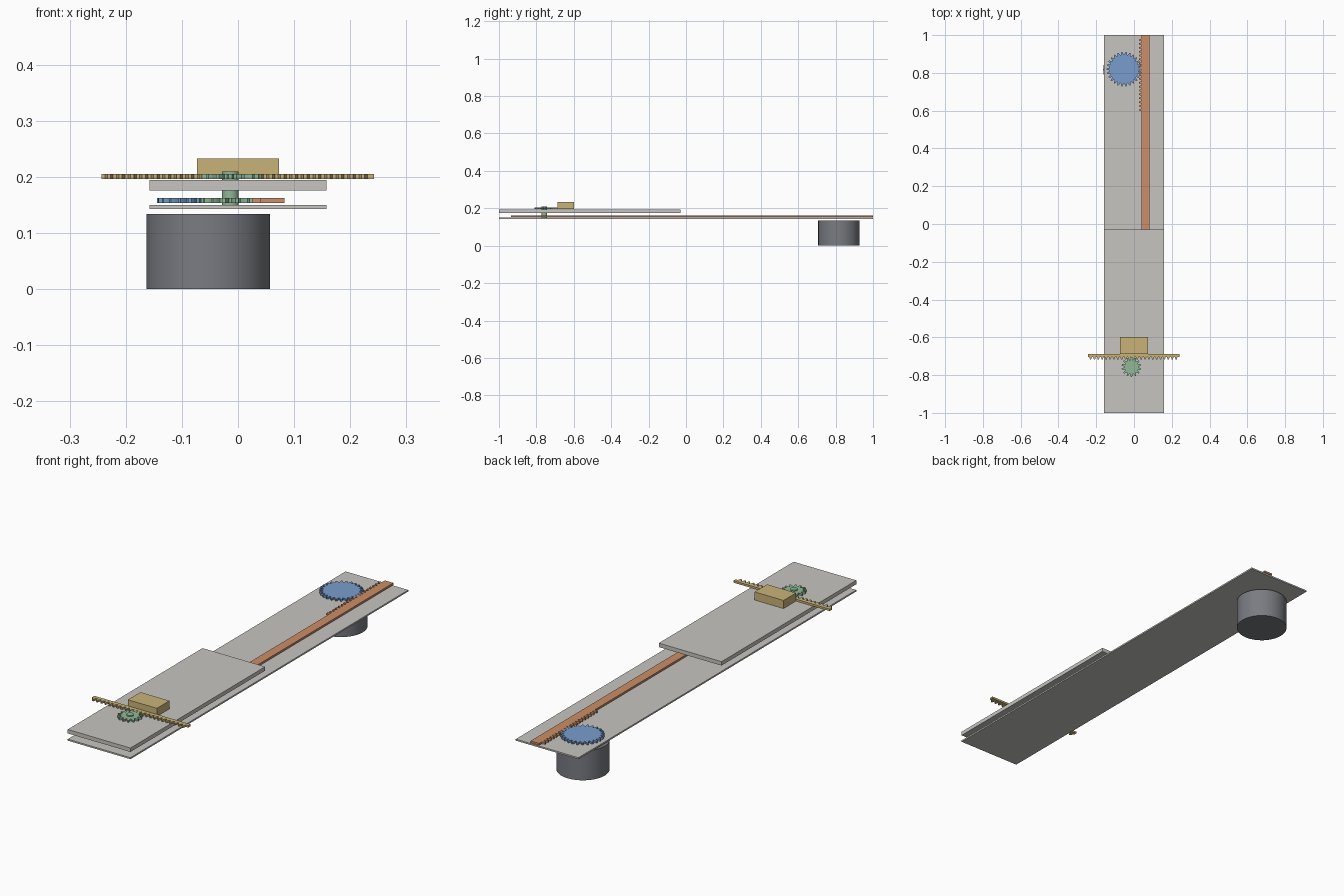
import bpy, bmesh, math

if "Cube" in bpy.data.objects:
    bpy.data.objects.remove(bpy.data.objects["Cube"])

M = 0.00655                 # gear module
PITCH = math.pi * M


def material(name, rgb):
    m = bpy.data.materials.new(name)
    m.diffuse_color = (*rgb, 1)
    m.use_nodes = True
    m.node_tree.nodes["Principled BSDF"].inputs["Base Color"].default_value = m.diffuse_color
    return m


GREY = material("plate grey", (0.57, 0.56, 0.53))
DARK = material("motor grey", (0.19, 0.20, 0.22))
BLUE = material("gear blue", (0.19, 0.34, 0.61))
GREEN = material("gear green", (0.28, 0.48, 0.31))
ORANGE = material("rack orange", (0.60, 0.27, 0.14))
SAND = material("slider sand", (0.58, 0.45, 0.19))


def extrude(name, pts, z0, z1, mat):
    """Solid prism from a flat outline."""
    bm = bmesh.new()
    face = bm.faces.new([bm.verts.new((x, y, z0)) for x, y in pts])
    top = bmesh.ops.extrude_face_region(bm, geom=[face])["geom"]
    for v in top:
        if isinstance(v, bmesh.types.BMVert):
            v.co.z = z1
    bmesh.ops.recalc_face_normals(bm, faces=bm.faces)
    me = bpy.data.meshes.new(name)
    bm.to_mesh(me)
    bm.free()
    me.materials.append(mat)
    ob = bpy.data.objects.new(name, me)
    bpy.context.collection.objects.link(ob)
    return ob


def box(name, x0, x1, y0, y1, z0, z1, mat):
    return extrude(name, [(x0, y0), (x1, y0), (x1, y1), (x0, y1)], z0, z1, mat)


def cylinder(name, x, y, r, z0, z1, mat, sides):
    bpy.ops.mesh.primitive_cylinder_add(vertices=sides, radius=r, depth=z1 - z0,
                                        location=(x, y, (z0 + z1) / 2))
    ob = bpy.context.object
    ob.name = name
    ob.data.materials.append(mat)
    bpy.ops.object.shade_smooth_by_angle(angle=math.radians(35))


def gear(name, cx, cy, teeth, phase, z0, z1, mat):
    """Spur gear with one tooth pointing along the phase angle."""
    rp = M * teeth / 2
    profile = [(-0.36, rp - 1.25 * M), (-0.25, rp), (-0.12, rp + M),
               (0.12, rp + M), (0.25, rp), (0.36, rp - 1.25 * M)]
    pts = []
    for i in range(teeth):
        for f, r in profile:
            a = phase + (i + f) * math.tau / teeth
            pts.append((cx + r * math.cos(a), cy + r * math.sin(a)))
    extrude(name, pts, z0, z1, mat)


def tooth_row(lo, hi, contact):
    """Edge outline (position, height) with a gap centred on the contact point."""
    row = []
    k0 = math.ceil((lo - contact) / PITCH)
    k1 = math.floor((hi - contact) / PITCH)
    for k in range(k0, k1):
        c = contact + (k + 0.5) * PITCH
        row += [(c - 0.36 * PITCH, -1.25 * M), (c - 0.14 * PITCH, M),
                (c + 0.14 * PITCH, M), (c + 0.36 * PITCH, -1.25 * M)]
    return row


# plates
box("base_plate", -0.158, 0.158, -1, 1, 0.143, 0.150, GREY)
box("upper_plate", -0.158, 0.158, -1, -0.03, 0.176, 0.194, GREY)

# motor under the base plate and its drive gear
BX, BY = -0.053, 0.82
cylinder("motor", BX, 0.817, 0.110, 0, 0.134, DARK, 64)
gear("drive_gear", BX, BY, 26, 0, 0.153, 0.162, BLUE)

# long rack, toothed at both ends
line = BX + 13 * M
GX, GY = line - 7 * M, -0.757
root = line + 1.25 * M
edge = tooth_row(-0.933, -0.525, GY) + tooth_row(0.585, 0.999, BY)
pts = [(root, -0.935)] + [(line - h, y) for y, h in edge]
pts += [(root, 1.0), (0.083, 1.0), (0.083, -0.935)]
extrude("long_rack", pts, 0.153, 0.162, ORANGE)

# pinion pair on a shared axle
gear("lower_pinion", GX, GY, 14, 0, 0.153, 0.162, GREEN)
gear("upper_pinion", GX, GY, 14, math.pi / 2, 0.196, 0.205, GREEN)
cylinder("pinion_axle", GX, GY, 0.015, 0.150, 0.210, GREEN, 32)

# cross rack with its carriage block
yline = GY + 7 * M
yroot = yline + 1.25 * M
pts = [(-0.243, yroot)] + [(x, yline - h) for x, h in tooth_row(-0.243, 0.243, GX)]
pts += [(0.242, yroot), (0.242, -0.687), (-0.243, -0.687)]
extrude("cross_rack", pts, 0.196, 0.205, SAND)
box("carriage_block", -0.073, 0.073, -0.688, -0.598, 0.196, 0.233, SAND)
